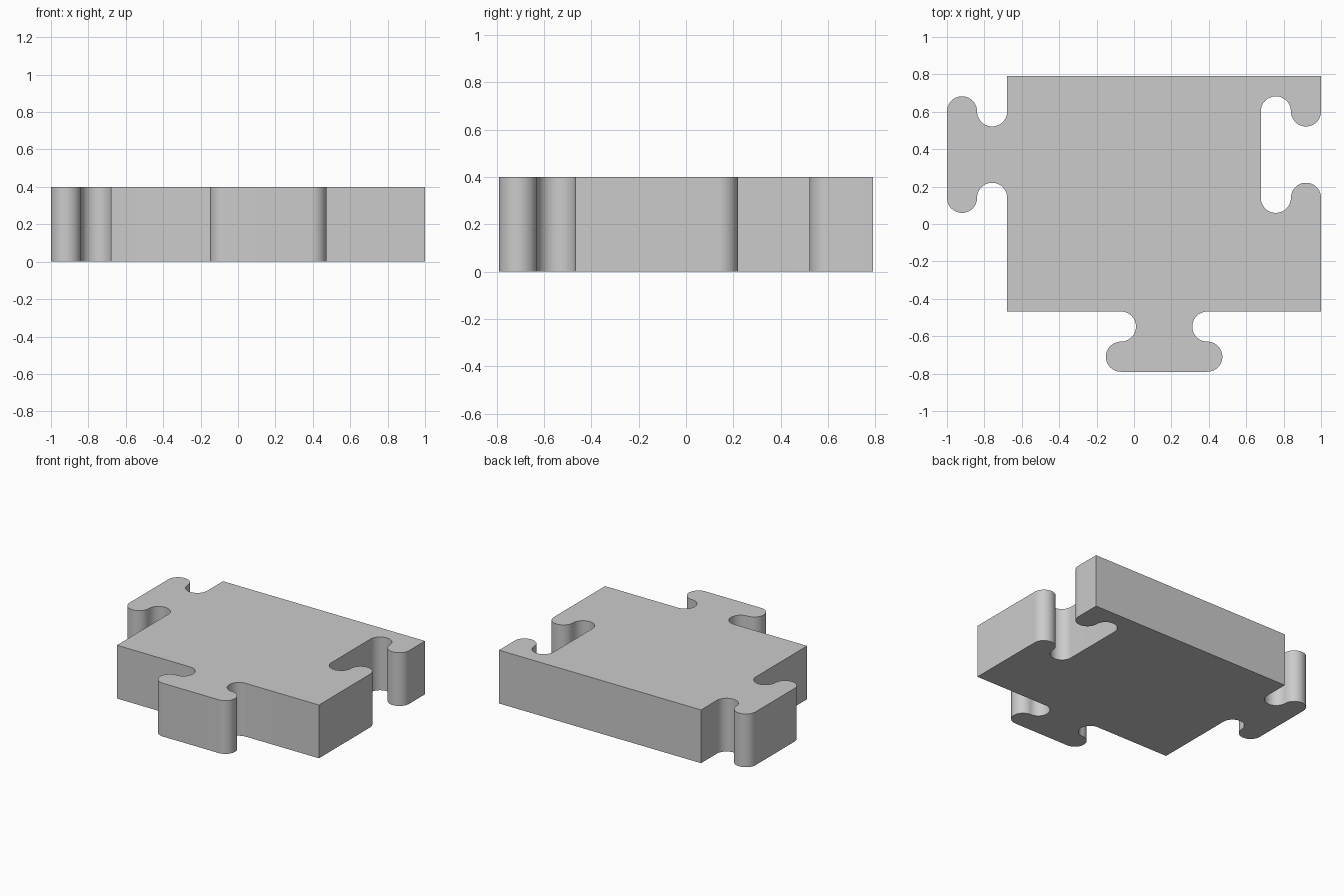
import bpy
import bmesh
from math import pi, sin, cos, radians
from mathutils import Vector

cube = bpy.data.objects.get("Cube")
if cube:
    bpy.data.objects.remove(cube, do_unlink=True)

LEFT, RIGHT, FRONT, BACK = -0.678, 1.0, -0.468, 0.79
HEIGHT = 0.4
RADIUS = 0.0805      # lobes and notches share one radius
ARC_OFFSET = 0.231   # arc centres, measured from the tab's middle
STEPS = 28
MID_X = (LEFT + RIGHT) / 2
MID_Y = 0.371

grey = bpy.data.materials.new("plain grey")
grey.use_nodes = True
colour = (0.6, 0.6, 0.6, 1)
grey.diffuse_color = colour
grey.node_tree.nodes["Principled BSDF"].inputs["Base Color"].default_value = colour


def tab(middle, along, out):
    """Outline of one locking tab: a notch then a lobe, mirrored about its middle."""
    angles = [pi * i / STEPS for i in range(STEPS + 1)]
    half = [(ARC_OFFSET - RADIUS * sin(a), RADIUS * (1 - cos(a))) for a in angles]
    half += [(ARC_OFFSET + RADIUS * sin(a), RADIUS * (3 - cos(a))) for a in angles[1:]]
    path = [(-u, v) for u, v in half] + half[::-1]
    return [Vector(middle) + u * Vector(along) + v * Vector(out) for u, v in path]


# Outline, counter-clockwise: front tab, right socket, left tab
outline = [Vector((LEFT, FRONT))]
outline += tab((MID_X, FRONT), (1, 0), (0, -1))
outline += [Vector((RIGHT, FRONT))]
outline += tab((RIGHT, MID_Y), (0, 1), (-1, 0))
outline += [Vector((RIGHT, BACK)), Vector((LEFT, BACK))]
outline += tab((LEFT, MID_Y), (0, -1), (-1, 0))

# Extrude the outline into the solid tile
bm = bmesh.new()
base = bm.faces.new([bm.verts.new((p.x, p.y, 0)) for p in outline])
top = bmesh.ops.extrude_face_region(bm, geom=[base], use_keep_orig=True)
bmesh.ops.translate(bm, vec=(0, 0, HEIGHT),
                    verts=[g for g in top["geom"] if isinstance(g, bmesh.types.BMVert)])
bmesh.ops.recalc_face_normals(bm, faces=bm.faces)
mesh = bpy.data.meshes.new("interlocking_tile")
bm.to_mesh(mesh)
bm.free()
mesh.materials.append(grey)

tile = bpy.data.objects.new("interlocking_tile", mesh)
bpy.context.collection.objects.link(tile)
bpy.ops.object.select_all(action="DESELECT")
tile.select_set(True)
bpy.context.view_layer.objects.active = tile
bpy.ops.object.shade_smooth_by_angle(angle=radians(30))
